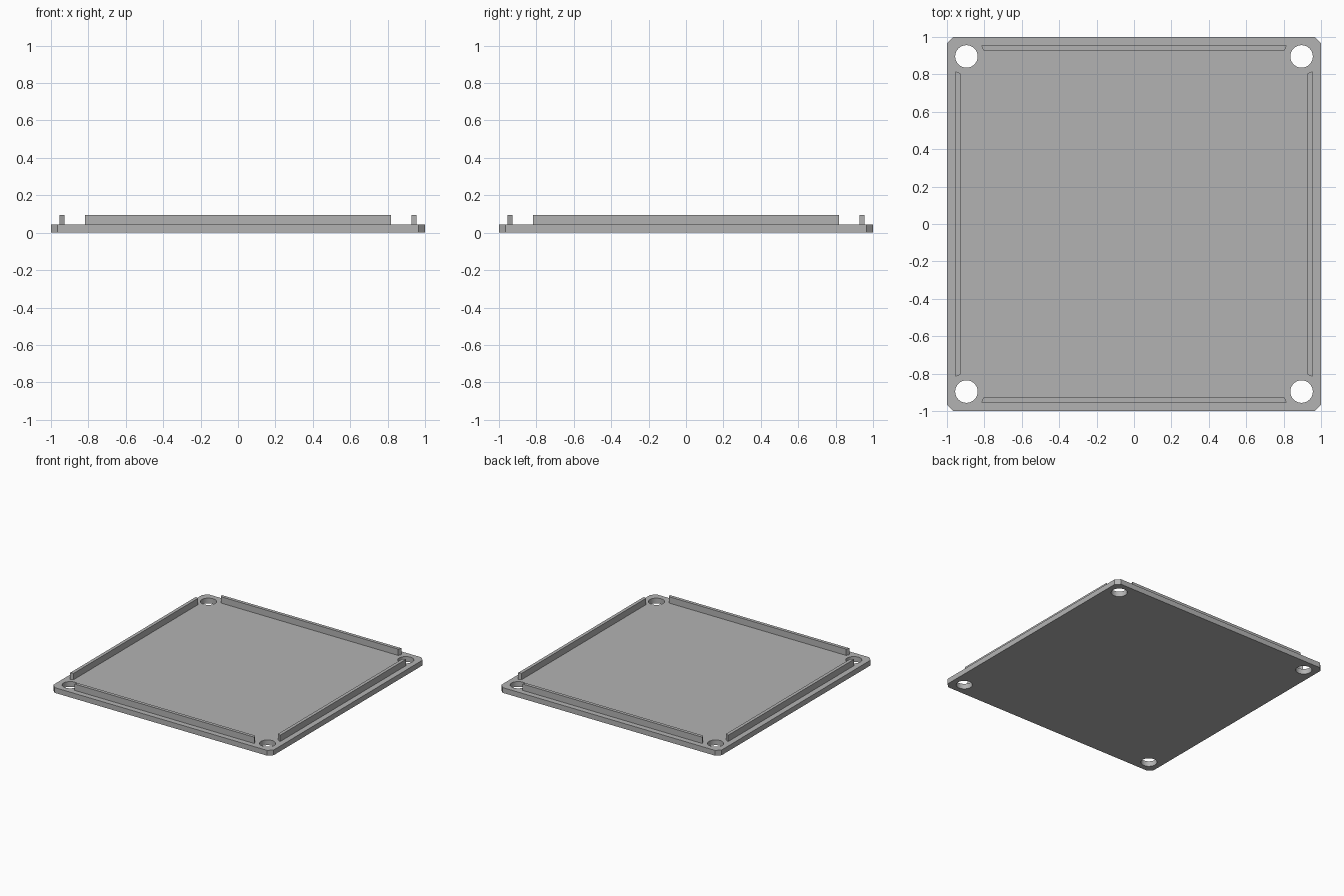
import bpy, bmesh, math
from mathutils import Matrix, Vector

cube = bpy.data.objects.get("Cube")
if cube:
    bpy.data.objects.remove(cube, do_unlink=True)

PLATE_TOP = 0.043
RAIL_TOP = 0.095
CHAMFER = 0.035
HOLE_POS, HOLE_RADIUS = 0.896, 0.06

grey = bpy.data.materials.new("plain grey")
grey.use_nodes = True
colour = (0.45, 0.45, 0.45, 1)
grey.diffuse_color = colour
grey.node_tree.nodes["Principled BSDF"].inputs["Base Color"].default_value = colour


def prism(name, outline, bottom, top):
    """Extrude a flat outline from one height to another."""
    bm = bmesh.new()
    face = bm.faces.new([bm.verts.new((x, y, bottom)) for x, y in outline])
    grown = bmesh.ops.extrude_face_region(bm, geom=[face], use_keep_orig=True)
    raised = [v for v in grown["geom"] if isinstance(v, bmesh.types.BMVert)]
    bmesh.ops.translate(bm, verts=raised, vec=(0, 0, top - bottom))
    bmesh.ops.recalc_face_normals(bm, faces=bm.faces)
    mesh = bpy.data.meshes.new(name)
    bm.to_mesh(mesh)
    bm.free()
    mesh.materials.append(grey)
    obj = bpy.data.objects.new(name, mesh)
    bpy.context.collection.objects.link(obj)
    return obj


# Square plate with chamfered corners
corner = [Vector((1, 1 - CHAMFER)), Vector((1 - CHAMFER, 1))]
outline = [Matrix.Rotation(i * math.pi / 2, 2) @ p for i in range(4) for p in corner]
plate = prism("base_plate", outline, 0, PLATE_TOP)

# Round screw holes through the four corners
cutters = []
for sx in (-1, 1):
    for sy in (-1, 1):
        bpy.ops.mesh.primitive_cylinder_add(
            vertices=48, radius=HOLE_RADIUS, depth=0.4,
            location=(sx * HOLE_POS, sy * HOLE_POS, 0))
        cutter = bpy.context.object
        cutter.name = "hole_cutter"
        cutter.hide_render = True
        cutter.data.materials.append(grey)
        cut = plate.modifiers.new("screw_hole", "BOOLEAN")
        cut.operation, cut.solver, cut.object = "DIFFERENCE", "EXACT", cutter
        cutters.append(cutter)

bpy.ops.object.select_all(action="DESELECT")
plate.select_set(True)
bpy.context.view_layer.objects.active = plate
for cut in list(plate.modifiers):
    bpy.ops.object.modifier_apply(modifier=cut.name)
for cutter in cutters:
    bpy.data.objects.remove(cutter, do_unlink=True)
bpy.ops.object.shade_smooth_by_angle(angle=math.radians(30))

# Raised locating rails with mitred ends, one along each side
rail = [(-0.817, -0.955), (0.817, -0.955), (0.805, -0.928), (-0.805, -0.928)]
for i, side in enumerate(("front", "left", "back", "right")):
    turn = Matrix.Rotation(i * math.pi / 2, 2)
    prism(side + "_rail", [turn @ Vector(p) for p in rail], PLATE_TOP, RAIL_TOP)
